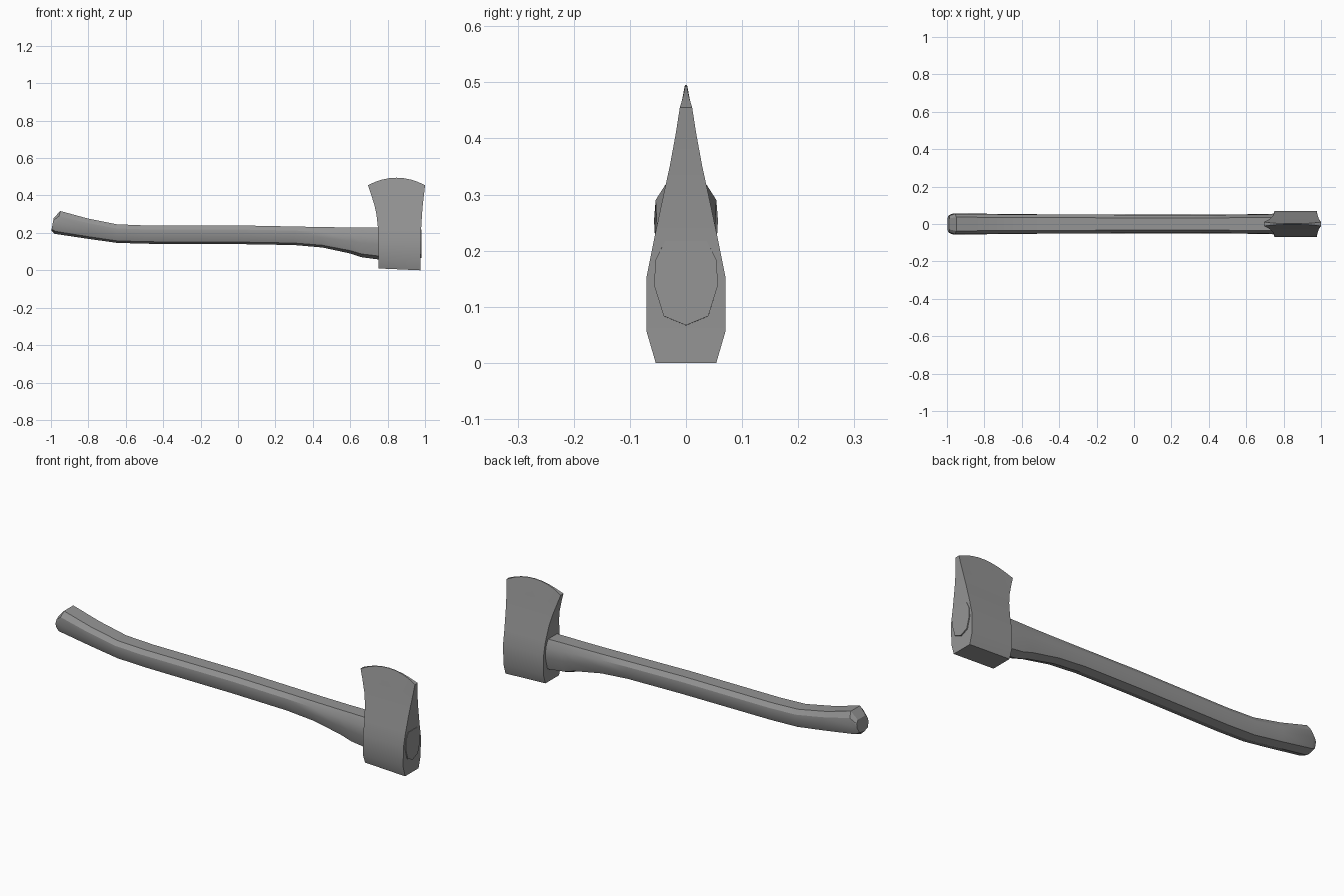
import bpy, bmesh

if "Cube" in bpy.data.objects:
    bpy.data.objects.remove(bpy.data.objects["Cube"], do_unlink=True)

grey = bpy.data.materials.new("mid grey")
grey.use_nodes = True
colour = (0.3, 0.3, 0.3, 1)
grey.diffuse_color = colour
grey.node_tree.nodes["Principled BSDF"].inputs["Base Color"].default_value = colour


def loft(name, rings, strip_caps=False):
    """Skin a list of closed rings and cap both ends."""
    bm = bmesh.new()
    loops = [[bm.verts.new(p) for p in ring] for ring in rings]
    n = len(loops[0])
    for a, b in zip(loops, loops[1:]):
        for i in range(n):
            j = (i + 1) % n
            bm.faces.new((a[i], a[j], b[j], b[i]))
    for cap in (loops[0], loops[-1]):
        if strip_caps:
            for i in range(n // 2 - 1):
                bm.faces.new((cap[i], cap[i + 1], cap[n - 2 - i], cap[n - 1 - i]))
        else:
            bm.faces.new(cap)
    bmesh.ops.recalc_face_normals(bm, faces=bm.faces)
    mesh = bpy.data.meshes.new(name)
    bm.to_mesh(mesh)
    bm.free()
    mesh.materials.append(grey)
    obj = bpy.data.objects.new(name, mesh)
    bpy.context.collection.objects.link(obj)
    bpy.ops.object.select_all(action="DESELECT")
    obj.select_set(True)
    bpy.context.view_layer.objects.active = obj
    bpy.ops.object.shade_smooth_by_angle(angle=0.5)
    return obj


# Handle: faceted section with a keel underneath, as (width, height) fractions
half = [(0.7, 0.11), (1, 0.48), (0.95, 0.78), (0.65, 1)]
section = [(0, 0)] + half + [(-w, h) for w, h in reversed(half)]

# Stations: x at top, x at bottom, z top, z bottom, half width
stations = [
    (-0.985, -0.998, 0.28, 0.212, 0.046),
    (-0.95, -0.98, 0.317, 0.195, 0.057),
    (-0.8, -0.8, 0.276, 0.168, 0.055),
    (-0.65, -0.65, 0.246, 0.147, 0.053),
    (-0.5, -0.5, 0.24, 0.142, 0.052),
    (0, 0, 0.24, 0.14, 0.051),
    (0.3, 0.3, 0.234, 0.135, 0.051),
    (0.45, 0.45, 0.231, 0.122, 0.051),
    (0.6, 0.6, 0.229, 0.09, 0.052),
    (0.66, 0.66, 0.229, 0.07, 0.053),
    (0.75, 0.75, 0.228, 0.058, 0.055),
    (0.981, 0.981, 0.217, 0.067, 0.057),
]
loft("handle", [[(xb + (xt - xb) * h, w * hw, zb + (zt - zb) * h) for w, h in section]
                for xt, xb, zt, zb, hw in stations])

# Axe head rows: z, left x, right x, half thickness
rows = [
    (0.003, 0.75, 0.975, 0.054),
    (0.055, 0.75, 0.975, 0.07),
    (0.155, 0.75, 0.977, 0.07),
    (0.22, 0.749, 0.979, 0.057),
    (0.3, 0.74, 0.984, 0.04),
    (0.35, 0.729, 0.988, 0.029),
    (0.41, 0.71, 0.995, 0.018),
    (0.455, 0.695, 1.0, 0.011),
]
steps = 8
head_rings = []
for z, x0, x1, thick in rows:
    edge = z == rows[-1][0]
    side = []
    for i in range(steps + 1):
        t = 2 * i / steps - 1
        # The cutting edge arcs upward and thins toward its middle
        rise = 0.04 * (1 - t * t) if edge else 0
        y = 0.002 + 0.009 * abs(t) ** 3 if edge else thick
        side.append((x0 + (x1 - x0) * i / steps, y, z + rise))
    head_rings.append(side + [(x, -y, h) for x, y, h in reversed(side)])
loft("axe_head", head_rings, strip_caps=True)

# Slight tilt of the hammer end
for v in bpy.data.objects["axe_head"].data.vertices:
    if v.co.z < 0.01:
        v.co.z = 0.01 * (0.975 - v.co.x) / 0.225
